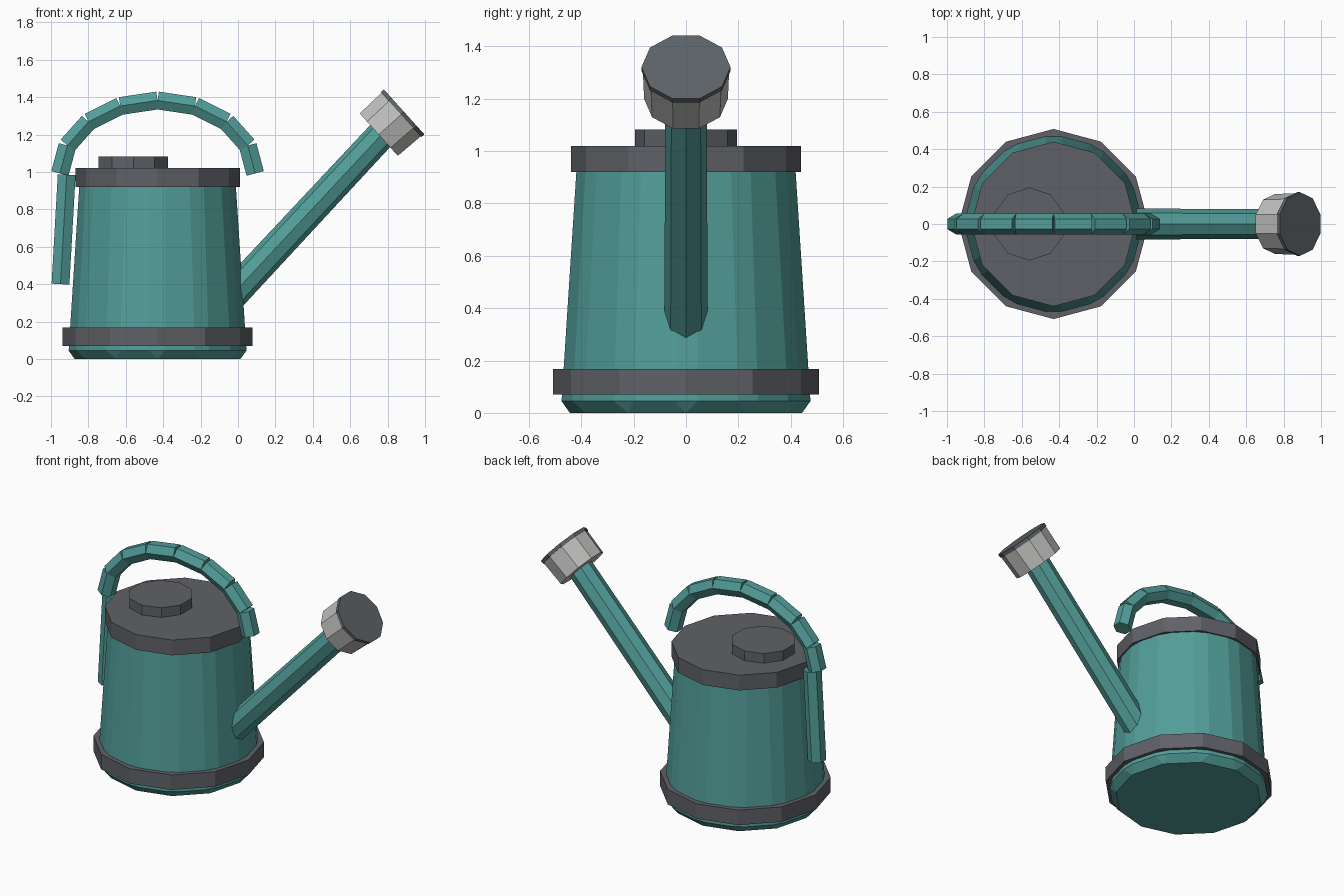
import bpy, bmesh, math
from mathutils import Vector, Matrix

if "Cube" in bpy.data.objects:
    bpy.data.objects.remove(bpy.data.objects["Cube"])


def material(name, rgb):
    m = bpy.data.materials.new(name)
    m.diffuse_color = (*rgb, 1)
    m.use_nodes = True
    m.node_tree.nodes["Principled BSDF"].inputs["Base Color"].default_value = m.diffuse_color
    return m


TEAL = material("teal", (0.085, 0.34, 0.32))
DARK = material("dark_grey", (0.115, 0.12, 0.135))
LIGHT = material("light_grey", (0.52, 0.52, 0.51))
SLATE = material("slate_grey", (0.11, 0.125, 0.138))


def tube(name, a, b, r1, r2, sides, mat):
    """Capped cylinder or cone from a to b, both (x, z) in the y = 0 plane."""
    a, b = Vector((a[0], 0, a[1])), Vector((b[0], 0, b[1]))
    d = b - a
    turn = Matrix.Rotation(math.atan2(d.x, d.z), 4, 'Y')
    bm = bmesh.new()
    bmesh.ops.create_cone(bm, cap_ends=True, segments=sides, radius1=r1,
                          radius2=r2, depth=d.length)
    me = bpy.data.meshes.new(name)
    bm.to_mesh(me)
    bm.free()
    me.transform(turn)
    me.materials.append(mat)
    ob = bpy.data.objects.new(name, me)
    ob.location = (a + b) / 2
    bpy.context.collection.objects.link(ob)
    return ob


CX = -0.43

# Tapered body with bevelled edges
body = tube("body", (CX, 0), (CX, 0.99), 0.49, 0.426, 12, TEAL)
bev = body.modifiers.new("bevel", 'BEVEL')
bev.width = 0.045
bev.segments = 1
bev.limit_method = 'NONE'

# Bands and filler cap
tube("base_band", (CX, 0.07), (CX, 0.168), 0.508, 0.508, 12, DARK)
tube("lid", (CX, 0.92), (CX, 1.02), 0.44, 0.44, 12, DARK)
tube("filler_cap", (-0.56, 1.01), (-0.56, 1.083), 0.195, 0.195, 10, DARK)

# Spout and rose
tube("spout", (-0.06, 0.312), (0.78, 1.213), 0.083, 0.079, 8, TEAL)
face = Vector((0.888, 1.321))
ang = math.radians(42)
axis = Vector((math.cos(ang), math.sin(ang)))
tube("rose", face - axis * 0.182, face - axis * 0.02, 0.16, 0.165, 10, LIGHT)
tube("rose_plate", face - axis * 0.022, face, 0.17, 0.17, 10, SLATE)

# Arched handle of straight hexagonal segments
N = 8
pts = [Vector((CX - 0.522 * math.cos(math.pi * i / N),
               0.992 + 0.39 * math.sin(math.pi * i / N))) for i in range(N + 1)]
for i in range(N):
    tube(f"handle_segment_{i + 1}", pts[i], pts[i + 1], 0.055, 0.055, 6, TEAL)

# Rear grip
tube("rear_grip", (-0.949, 0.40), (-0.916, 0.985), 0.055, 0.055, 6, TEAL)
